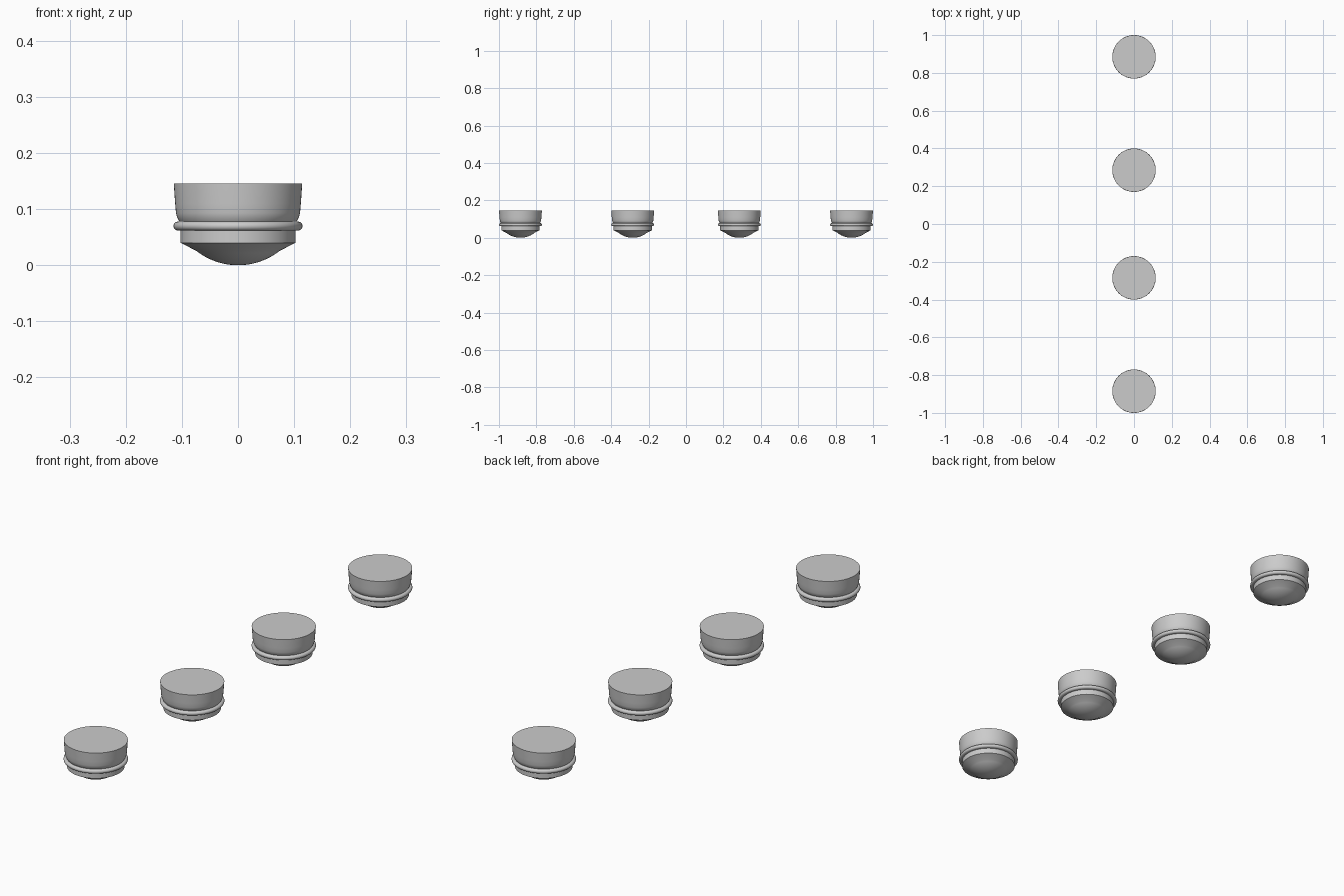
import bpy, bmesh, math

if "Cube" in bpy.data.objects:
    bpy.data.objects.remove(bpy.data.objects["Cube"])

SEGMENTS = 96


def lathe(name, profile, y):
    """Revolve an (r, z) profile around a vertical axis at (0, y)."""
    bm = bmesh.new()
    verts = [bm.verts.new((r, 0, z)) for r, z in profile]
    edges = [bm.edges.new(pair) for pair in zip(verts, verts[1:])]
    bmesh.ops.spin(bm, geom=verts + edges, cent=(0, 0, 0), axis=(0, 0, 1),
                   angle=math.tau, steps=SEGMENTS, use_duplicate=False)
    bmesh.ops.remove_doubles(bm, verts=bm.verts, dist=1e-5)
    bmesh.ops.recalc_face_normals(bm, faces=bm.faces)
    mesh = bpy.data.meshes.new(name)
    bm.to_mesh(mesh)
    bm.free()
    obj = bpy.data.objects.new(name, mesh)
    bpy.context.collection.objects.link(obj)
    obj.location.y = y
    bpy.ops.object.select_all(action='DESELECT')
    obj.select_set(True)
    bpy.context.view_layer.objects.active = obj
    bpy.ops.object.shade_smooth_by_angle(angle=math.radians(25))


def arc(cr, cz, radius, start, end, steps):
    return [(cr + radius * math.cos(math.radians(start + (end - start) * i / steps)),
             cz + radius * math.sin(math.radians(start + (end - start) * i / steps)))
            for i in range(steps + 1)]


# Domed base: spherical cap, chamfer, short straight wall
R, rim = 0.121, 0.075
cap = math.degrees(math.asin(rim / R))
base = arc(0, R, R, -90, -90 + cap, 12)
base[0] = (0, 0)
base += [(0.1025, 0.040), (0.1025, 0.070)]

# Rounded collar ring
ring = [(0.09, 0.0618)] + arc(0.107, 0.0698, 0.008, -90, 90, 10) + [(0.09, 0.0778)]

# Upper cup: curved neck flaring to a flat top
cup = [(0.09, 0.0775), (0.104, 0.0775), (0.1065, 0.0815), (0.109, 0.087), (0.1105, 0.093),
       (0.112, 0.110), (0.1145, 0.1455), (0, 0.1455)]

for i, y in enumerate((-0.885, -0.285, 0.285, 0.885), 1):
    lathe(f"domed_base_{i}", base, y)
    lathe(f"collar_ring_{i}", ring, y)
    lathe(f"upper_cup_{i}", cup, y)
